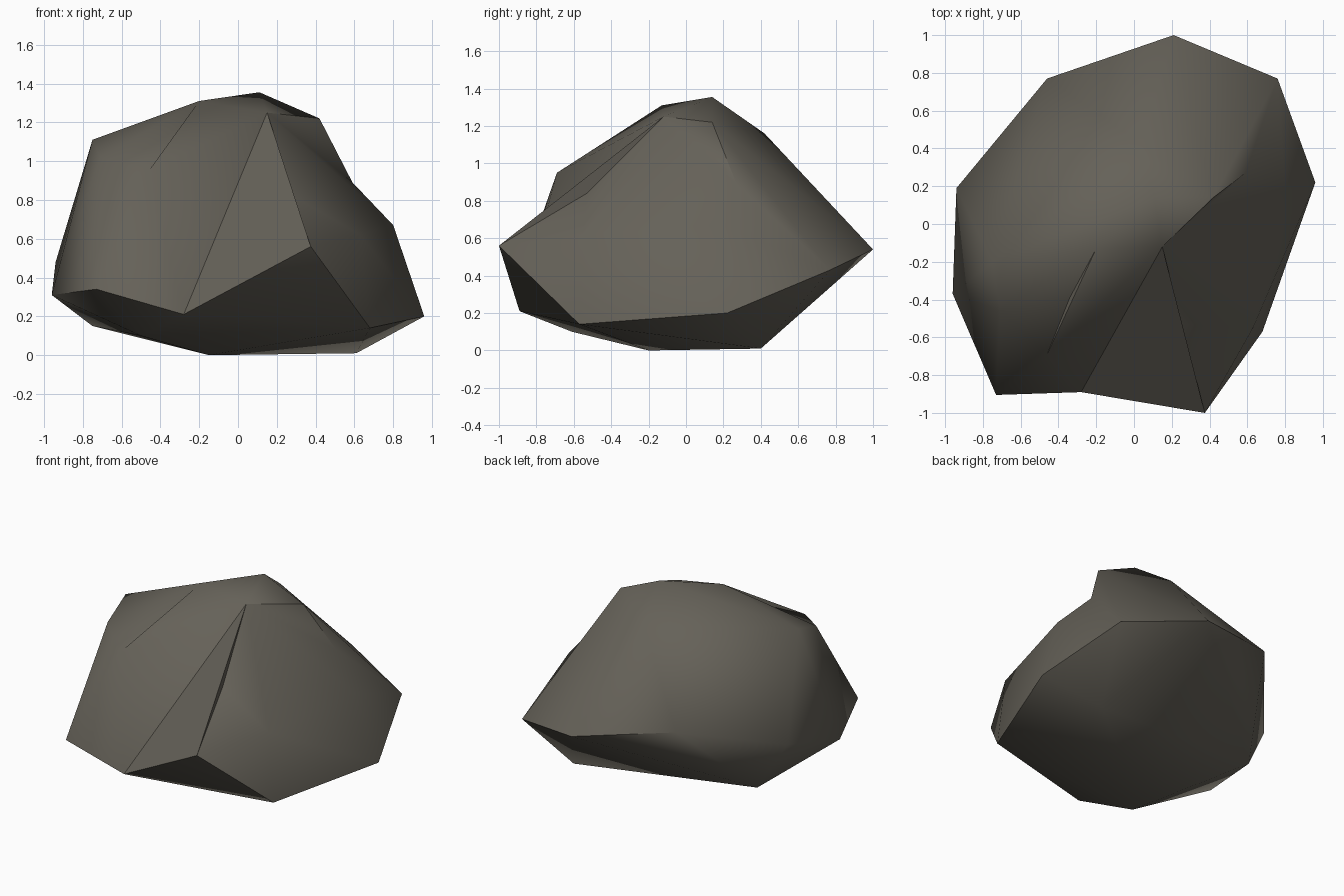
import bpy
import bmesh
import math
from mathutils import Vector

default_cube = bpy.data.objects.get("Cube")
if default_cube:
    bpy.data.objects.remove(default_cube, do_unlink=True)

# Corner points of the boulder, grouped from crown to base
CORNERS = {
    # crown
    "peak": (.11, .14, 1.355),
    "crown_left": (-.2, -.13, 1.31),
    "crown_right": (.42, .14, 1.22),
    "crown_back": (.04, .42, 1.16),
    "brow": (.15, -.12, 1.25),
    # upper shoulders
    "shoulder_side": (-.75, -.2, 1.11),
    "shoulder_front": (-.71, -.46, 1.02),
    "brow_outer": (-.34, -.39, 1.1),
    "brow_tip": (-.46, -.69, .95),
    # front ridge and the notched flank beside it
    "ridge_middle": (.25, -.53, .84),
    "ridge_tip": (.375, -1, .56),
    "notch": (.59, .27, .89),
    "flank_back": (.8, .18, .67),
    "flank_front": (.63, -.55, .62),
    # widest ring
    "back_left": (-.46, .77, .66),
    "back_tip": (.21, 1, .54),
    "back_right": (.76, .77, .43),
    "right_tip": (.96, .22, .2),
    "side_back": (-.94, .19, .48),
    "side_front": (-.96, -.37, .31),
    "front_corner": (-.73, -.905, .34),
    # underside
    "front_lip": (-.28, -.89, .21),
    "right_lip": (.68, -.57, .14),
    "under_side": (-.75, .265, .15),
    "under_front": (-.5, -.61, .1),
    "foot_back": (.61, .4, .01),
    "foot_front": (-.15, -.2, 0),
}

# Edges that would bridge the hollows, so they must not exist
BRIDGES = [
    {"brow_tip", "ridge_tip"},
    {"crown_right", "flank_back"},
    {"crown_right", "flank_front"},
    {"crown_right", "ridge_middle"},
    {"crown_right", "ridge_tip"},
]

CENTRE = Vector((0, 0, .55))
SHARP_ANGLE = math.radians(55)


def side_of(a, b, point):
    """Signed side of a point against the plane through the centre, a and b."""
    return (a - CENTRE).cross(b - CENTRE).dot(point - CENTRE)


def should_flip(edge, names):
    """True if the other diagonal makes a fuller, valid surface."""
    if len(edge.link_faces) != 2:
        return False
    start, end = edge.verts
    first, second = [
        next(v for v in face.verts if v not in edge.verts)
        for face in edge.link_faces
    ]
    a, b, c, d = start.co, end.co, first.co, second.co
    if side_of(c, d, a) * side_of(c, d, b) >= 0:
        return False
    if {names[first], names[second]} in BRIDGES:
        return False
    if {names[start], names[end]} in BRIDGES:
        return True
    normal = (b - a).cross(c - a).normalized()
    if normal.dot(a - CENTRE) < 0:
        normal.negate()
    return normal.dot(d - a) > .002


def build_boulder():
    bm = bmesh.new()
    names = {}
    # Connect the corners as a ball, then move each to its real place
    for name, point in CORNERS.items():
        direction = (Vector(point) - CENTRE).normalized()
        names[bm.verts.new(direction)] = name
    bmesh.ops.convex_hull(bm, input=list(bm.verts))
    for vert, name in names.items():
        vert.co = CORNERS[name]

    # Turn edges until the facets are as full as the hollows allow
    for _ in range(12):
        changed = False
        for edge in list(bm.edges):
            if edge.is_valid and should_flip(edge, names):
                if bmesh.utils.edge_rotate(edge, True):
                    changed = True
        if not changed:
            break

    # Smooth faces, with hard breaks on the steep edges
    bmesh.ops.recalc_face_normals(bm, faces=list(bm.faces))
    bm.normal_update()
    for face in bm.faces:
        face.smooth = True
    for edge in bm.edges:
        edge.smooth = edge.calc_face_angle(0) < SHARP_ANGLE

    mesh = bpy.data.meshes.new("boulder")
    bm.to_mesh(mesh)
    bm.free()
    boulder = bpy.data.objects.new("boulder", mesh)
    bpy.context.collection.objects.link(boulder)
    return boulder


# Warm grey stone
stone = bpy.data.materials.new("warm_grey_stone")
stone.use_nodes = True
colour = (.13, .12, .098, 1)
stone.diffuse_color = colour
shader = next(n for n in stone.node_tree.nodes if n.type == "BSDF_PRINCIPLED")
shader.inputs["Base Color"].default_value = colour
shader.inputs["Roughness"].default_value = .9

build_boulder().data.materials.append(stone)
